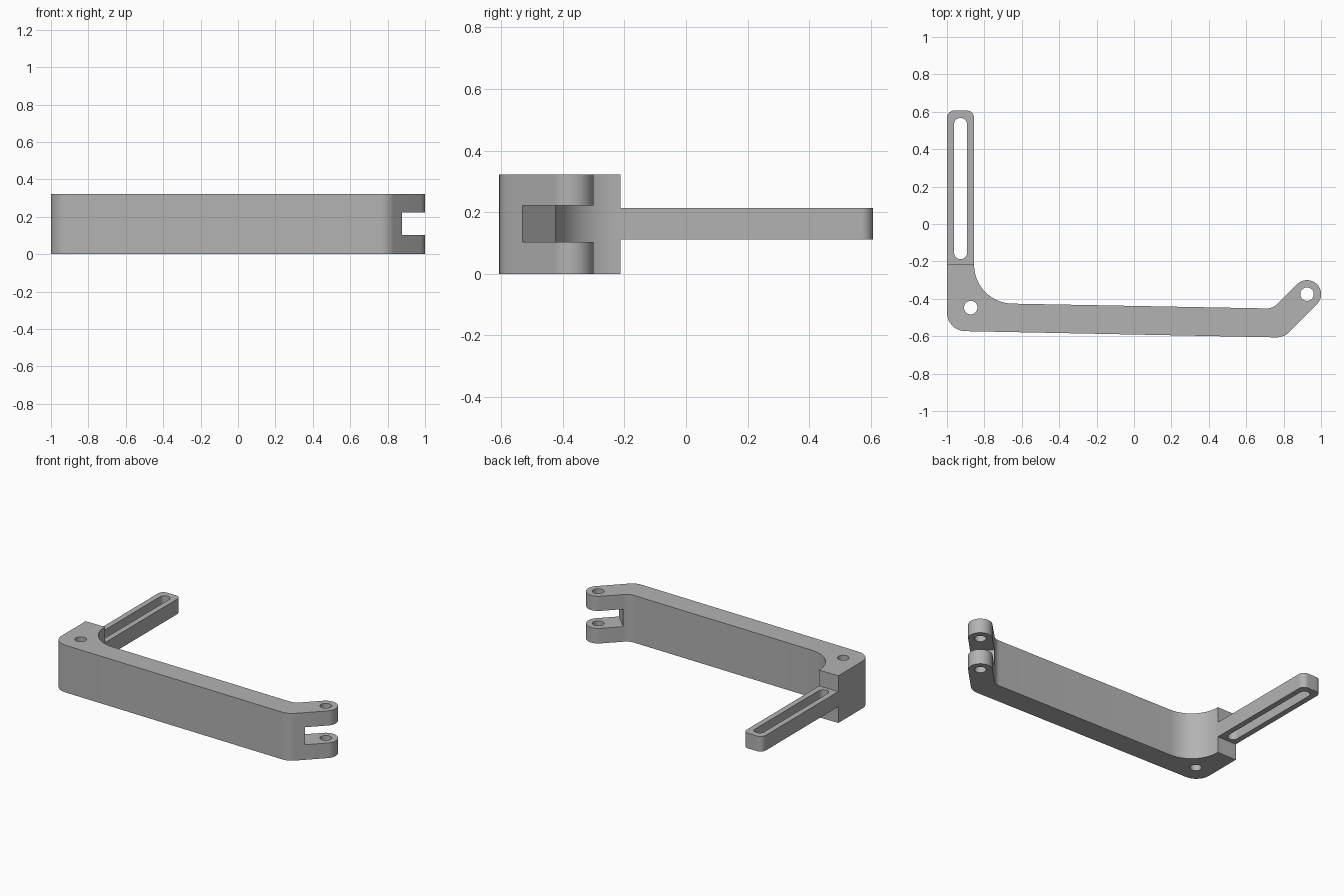
import bpy
import bmesh
import math
from mathutils import Vector

cube = bpy.data.objects.get("Cube")
if cube:
    bpy.data.objects.remove(cube, do_unlink=True)

grey = bpy.data.materials.new("matte grey")
grey.use_nodes = True
colour = (0.45, 0.45, 0.45, 1)
grey.diffuse_color = colour
grey.node_tree.nodes["Principled BSDF"].inputs["Base Color"].default_value = colour

HEIGHT = 0.322


def rounded(corners, steps=14):
    """Outline from (x, y, radius) corners, each replaced by a tangent arc."""
    outline = []
    for i, (x, y, r) in enumerate(corners):
        p = Vector((x, y))
        if r == 0:
            outline.append(p)
            continue
        a = (Vector(corners[i - 1][:2]) - p).normalized()
        b = (Vector(corners[(i + 1) % len(corners)][:2]) - p).normalized()
        half = a.angle(b) / 2
        centre = p + (a + b).normalized() * r / math.sin(half)
        start = p + a * r / math.tan(half) - centre
        end = p + b * r / math.tan(half) - centre
        sweep = start.angle_signed(end)
        for k in range(steps + 1):
            t = -sweep * k / steps
            c, s = math.cos(t), math.sin(t)
            outline.append(centre + Vector((c * start.x - s * start.y,
                                            s * start.x + c * start.y)))
    return outline


def prism(name, outline, z0, z1):
    """Extrude a flat outline from z0 to z1."""
    bm = bmesh.new()
    face = bm.faces.new([bm.verts.new((p.x, p.y, z0)) for p in outline])
    top = bmesh.ops.extrude_face_region(bm, geom=[face])["geom"]
    bmesh.ops.translate(bm, vec=(0, 0, z1 - z0),
                        verts=[v for v in top if isinstance(v, bmesh.types.BMVert)])
    bmesh.ops.remove_doubles(bm, verts=bm.verts, dist=1e-5)
    bmesh.ops.recalc_face_normals(bm, faces=bm.faces)
    mesh = bpy.data.meshes.new(name)
    bm.to_mesh(mesh)
    bm.free()
    mesh.materials.append(grey)
    obj = bpy.data.objects.new(name, mesh)
    bpy.context.collection.objects.link(obj)
    return obj


def circle(x, y, r, n=40):
    return [Vector((x + r * math.cos(math.tau * k / n),
                    y + r * math.sin(math.tau * k / n))) for k in range(n)]


def box(x0, x1, y0, y1, r):
    return rounded([(x0, y0, r), (x1, y0, r), (x1, y1, r), (x0, y1, r)])


def cut(obj, cutters):
    """Subtract the cutters, then smooth the curved walls."""
    bpy.ops.object.select_all(action="DESELECT")
    bpy.context.view_layer.objects.active = obj
    obj.select_set(True)
    for cutter in cutters:
        cutter.hide_render = True
        mod = obj.modifiers.new("cut", "BOOLEAN")
        mod.operation = "DIFFERENCE"
        mod.solver = "EXACT"
        mod.object = cutter
        bpy.ops.object.modifier_apply(modifier=mod.name)
        bpy.data.objects.remove(cutter, do_unlink=True)
    bpy.ops.object.shade_smooth_by_angle(angle=math.radians(30))


# Main arm: block end, long bar and angled forked end
fork = Vector((0.925, -0.375))
reach = 0.075 * math.sqrt(2)
arm = prism("main_arm", rounded([
    (-1, -0.213, 0), (-1, -0.571, 0.1), (0.802, -0.607, 0.1),
    (fork.x + reach, fork.y, 0.0749), (fork.x, fork.y + reach, 0.0749),
    (0.742, -0.452, 0.08), (-0.855, -0.422, 0.208), (-0.855, -0.213, 0)]),
    0, HEIGHT)

# Slot across the fork, square to its direction
along, across = Vector((1, 1)) * 0.3, Vector((1, -1)) * 0.09
floor = Vector((0.8235, -0.4765))
fork_gap = prism("fork_gap", [floor + across, floor + across + along,
                              floor - across + along, floor - across], 0.103, 0.222)
cut(arm, [
    fork_gap,
    prism("fork_pin_hole", circle(fork.x, fork.y, 0.036), -0.1, HEIGHT + 0.1),
    prism("corner_pin_hole", circle(-0.873, -0.447, 0.036), -0.1, HEIGHT + 0.1)])

# Thin tongue with a long round-ended slot
tongue = prism("slotted_tongue", rounded([
    (-1, -0.213, 0), (-0.855, -0.213, 0), (-0.855, 0.607, 0.04), (-1, 0.607, 0.04)]),
    0.111, 0.214)
cut(tongue, [prism("tongue_slot", box(-0.962, -0.893, -0.188, 0.567, 0.0344), 0, HEIGHT)])
